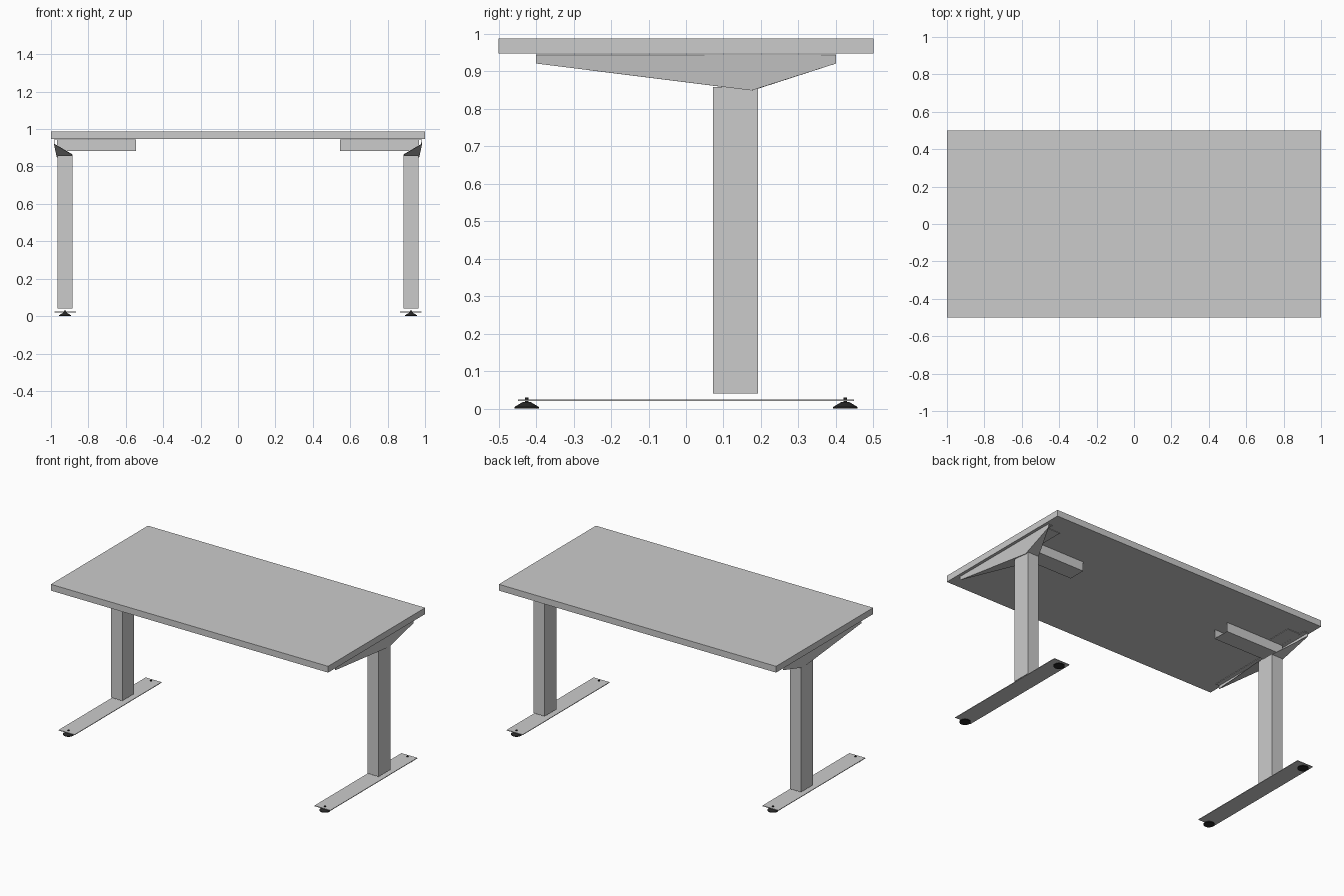
import bpy, bmesh

if "Cube" in bpy.data.objects:
    bpy.data.objects.remove(bpy.data.objects["Cube"])

black = bpy.data.materials.new("black_rubber")
black.diffuse_color = (0.02, 0.02, 0.02, 1)
black.use_nodes = True
black.node_tree.nodes["Principled BSDF"].inputs["Base Color"].default_value = black.diffuse_color


def make(name, verts, faces, mat=None, thick=0):
    me = bpy.data.meshes.new(name)
    me.from_pydata(verts, [], faces)
    bm = bmesh.new()
    bm.from_mesh(me)
    bmesh.ops.recalc_face_normals(bm, faces=bm.faces)
    bm.to_mesh(me)
    bm.free()
    ob = bpy.data.objects.new(name, me)
    bpy.context.collection.objects.link(ob)
    if mat:
        me.materials.append(mat)
    if thick:
        m = ob.modifiers.new("sheet", "SOLIDIFY")
        m.thickness = thick
        m.offset = 0
    return ob


def box(name, x, y, z):
    v = [(a, b, c) for a in x for b in y for c in z]
    f = [(0, 1, 3, 2), (4, 6, 7, 5), (0, 4, 5, 1), (2, 3, 7, 6), (0, 2, 6, 4), (1, 5, 7, 3)]
    return make(name, v, f)


def levelling_foot(name, x, y):
    # flared rubber pad with a short threaded stem
    bm = bmesh.new()
    prev = None
    for r, z in [(0.033, 0), (0.033, 0.004), (0.010, 0.018), (0.005, 0.018), (0.005, 0.030)]:
        ring = bmesh.ops.create_circle(bm, segments=20, radius=r)["verts"]
        for v in ring:
            v.co.x, v.co.y, v.co.z = v.co.x + x, v.co.y + y, z
        if prev:
            for i in range(20):
                j = (i + 1) % 20
                bm.faces.new((prev[i], prev[j], ring[j], ring[i]))
        else:
            bm.faces.new(ring)
        prev = ring
    bm.faces.new(prev)
    bmesh.ops.recalc_face_normals(bm, faces=bm.faces)
    me = bpy.data.meshes.new(name)
    bm.to_mesh(me)
    bm.free()
    me.materials.append(black)
    bpy.context.collection.objects.link(bpy.data.objects.new(name, me))


# Table top
box("table_top", (-1, 1), (-0.5, 0.5), (0.947, 0.988))

for side, s in (("left", -1), ("right", 1)):
    # Column and flat floor bar
    box(side + "_column", (s * 0.885, s * 0.965), (0.072, 0.192), (0.04, 0.858))
    box(side + "_floor_bar", (s * 0.865, s * 0.98), (-0.448, 0.448), (0.020, 0.024))

    # Folded support arm: top flange, outer wall, tapering lower lip
    arm = [(0.955, -0.4, 0.943), (0.955, 0.4, 0.943),
           (0.983, -0.4, 0.943), (0.983, 0.4, 0.943),
           (0.983, -0.4, 0.921), (0.983, 0.4, 0.921),
           (0.968, 0.175, 0.850), (0.885, 0.175, 0.850),
           (0.885, 0.072, 0.863), (0.885, 0.192, 0.855)]
    make(side + "_support_arm", [(s * x, y, z) for x, y, z in arm],
         [(0, 1, 3, 2), (2, 3, 5, 6, 4), (4, 6, 7, 8), (5, 9, 7, 6)], thick=0.003)

    # Mounting plate under the top
    box(side + "_mounting_plate", (s * 0.865, s * 0.983), (0.05, 0.36), (0.942, 0.945))

    # Open-topped cross rail stub
    sec = [(0.08, 0.943), (0.08, 0.884), (0.19, 0.884), (0.19, 0.943)]
    rail = [(s * x, y, z) for x in (0.546, 0.967) for y, z in sec]
    make(side + "_cross_rail", rail,
         [(i, i + 1, i + 5, i + 4) for i in range(3)], thick=0.004)

    for end, y in (("front", -0.425), ("back", 0.425)):
        levelling_foot(f"{side}_{end}_levelling_foot", s * 0.925, y)
